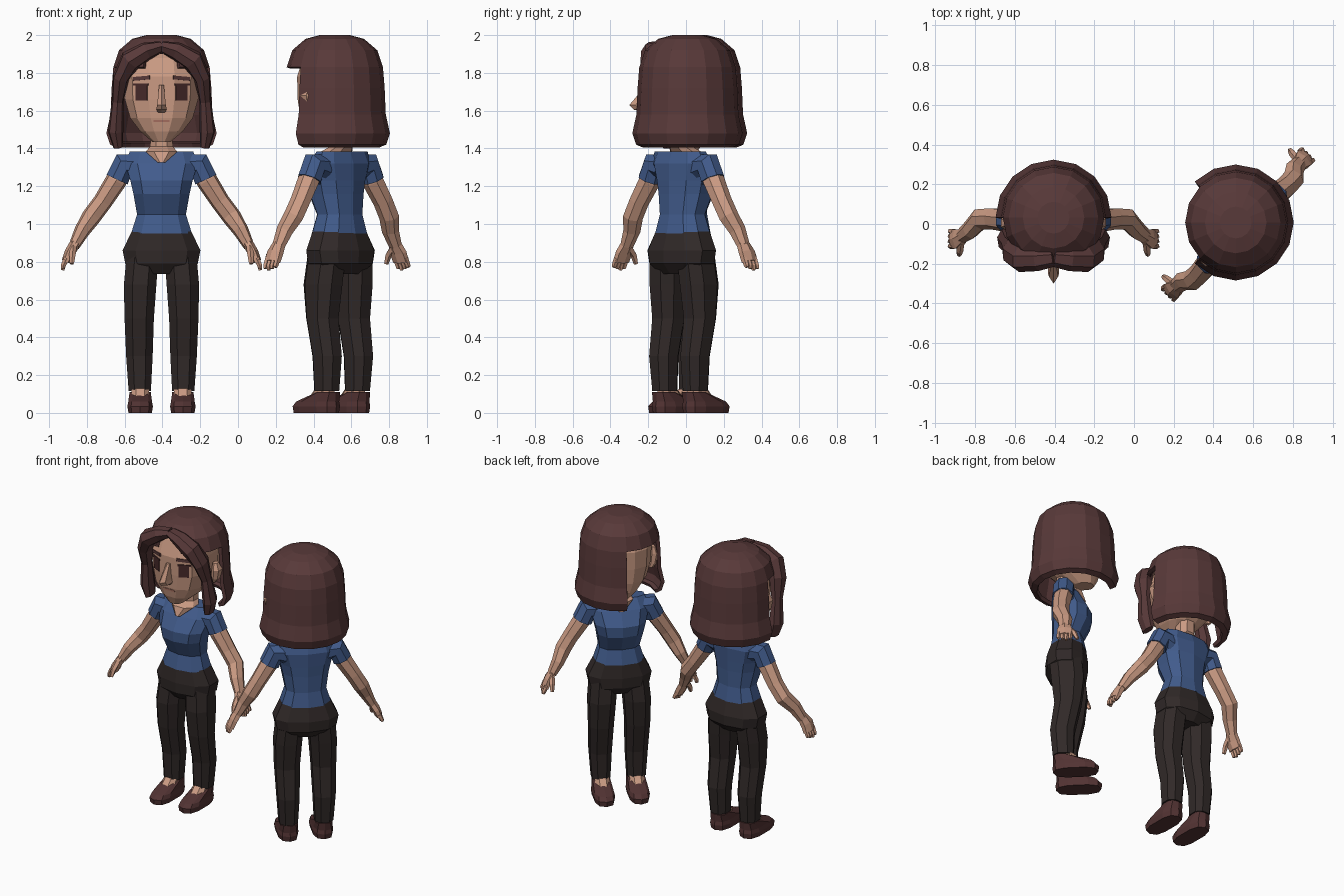
import bpy, bmesh, math
from mathutils import Matrix, Vector

if "Cube" in bpy.data.objects:
    bpy.data.objects.remove(bpy.data.objects["Cube"])


def material(name, rgb):
    m = bpy.data.materials.new(name)
    m.diffuse_color = (*rgb, 1)
    m.use_nodes = True
    m.node_tree.nodes["Principled BSDF"].inputs["Base Color"].default_value = m.diffuse_color
    return m


SKIN = material("skin", (0.60, 0.33, 0.23))
HAIR = material("brown_hair", (0.098, 0.041, 0.041))
SHIRT = material("blue_shirt", (0.053, 0.105, 0.26))
PANTS = material("dark_trousers", (0.030, 0.022, 0.021))
SHOE = material("brown_shoes", (0.085, 0.033, 0.033))
EYE = material("dark_eyes", (0.06, 0.022, 0.022))
LIP = material("lips", (0.36, 0.15, 0.11))

place, prefix = Matrix(), ""   # current figure


def finish(name, bm, mat, recalc=True):
    if recalc:
        bmesh.ops.recalc_face_normals(bm, faces=bm.faces)
    me = bpy.data.meshes.new(prefix + name)
    bm.to_mesh(me)
    bm.free()
    me.materials.append(mat)
    ob = bpy.data.objects.new(prefix + name, me)
    bpy.context.collection.objects.link(ob)
    ob.matrix_world = place
    return ob


def skin_rings(name, rings, mat):
    """Join rings of points into a closed surface."""
    bm = bmesh.new()
    vs = [[bm.verts.new(p) for p in r] for r in rings]
    n = len(vs[0])
    for a, b in zip(vs, vs[1:]):
        for k in range(n):
            bm.faces.new((a[k], a[(k + 1) % n], b[(k + 1) % n], b[k]))
    bm.faces.new(vs[0])
    bm.faces.new(vs[-1])
    return finish(name, bm, mat)


def spow(v, p):
    return math.copysign(abs(v) ** p, v)


def loft(name, secs, mat, n=10, side=1, p=0.85):
    """Horizontal sections (x, y, z, half width, half depth)."""
    rings = []
    for x, y, z, rx, ry in secs:
        ang = [2 * math.pi * (k + 0.5) / n for k in range(n)]
        rings.append([(side * (x + rx * spow(math.cos(a), p)),
                       y + ry * spow(math.sin(a), p), z) for a in ang])
    return skin_rings(name, rings, mat)


def tube(name, path, mat, n=6, side=1):
    """Sweep along (x, y, z, radius in depth, radius across)."""
    pts = [Vector(q[:3]) for q in path]
    rings = []
    for i, q in enumerate(path):
        d = (pts[min(i + 1, len(pts) - 1)] - pts[max(i - 1, 0)]).normalized()
        s = (Vector((0, 1, 0)) - d * d.y).normalized()
        u = d.cross(s)
        ring = []
        for k in range(n):
            a = 2 * math.pi * (k + 0.5) / n
            v = pts[i] + s * q[3] * math.cos(a) + u * q[4] * math.sin(a)
            ring.append((side * v.x, v.y, v.z))
        rings.append(ring)
    return skin_rings(name, rings, mat)


def plate(name, loc, size, turn, mat, tilt=0):
    bm = bmesh.new()
    bmesh.ops.create_cube(bm, size=1, matrix=Matrix.Translation(loc)
                          @ Matrix.Rotation(turn, 4, 'Z') @ Matrix.Rotation(tilt, 4, 'Y')
                          @ Matrix.Diagonal((*size, 1)))
    return finish(name, bm, mat)


def hair_shell(cy, keep, n=16):
    """Bell-shaped bob; keep(angle, top z) says which panels exist."""
    prof = [(2.0, .08), (1.98, .155), (1.92, .225), (1.83, .255), (1.72, .264),
            (1.58, .27), (1.48, .292), (1.42, .272), (1.405, .235)]
    bm = bmesh.new()
    vs = [[bm.verts.new((r * math.cos(2 * math.pi * k / n),
                         cy + r * math.sin(2 * math.pi * k / n), z))
           for k in range(n)] for z, r in prof]
    bm.faces.new(vs[0])
    for j in range(len(prof) - 1):
        for k in range(n):
            if keep(360 * (k + 0.5) / n, prof[j][0]):
                q = (k + 1) % n
                bm.faces.new((vs[j][k], vs[j + 1][k], vs[j + 1][q], vs[j][q]))
    bmesh.ops.delete(bm, geom=[v for v in bm.verts if not v.link_faces], context='VERTS')
    ob = finish("hair_bob", bm, HAIR, recalc=False)
    mod = ob.modifiers.new("thickness", 'SOLIDIFY')
    mod.thickness, mod.offset = 0.025, -1


def body(hy, reach, ears):
    """Everything but hair and face; hy and reach place the hands."""
    loft("shirt", [(0, .01, .95, .168, .12), (0, .012, 1.05, .135, .1),
                   (0, -.015, 1.16, .155, .128), (0, -.015, 1.23, .172, .13),
                   (0, .015, 1.32, .2, .1), (0, .03, 1.385, .175, .062)], SHIRT)
    loft("hips", [(0, .015, .735, .13, .09), (0, .018, .79, .2, .135),
                  (0, .018, .86, .215, .138), (0, .01, .96, .165, .117)], PANTS)
    loft("neck", [(0, -.085, 1.325, .02, .02), (0, -.012, 1.383, .09, .075),
                  (0, .025, 1.41, .064, .058), (0, .025, 1.52, .062, .06)], SKIN, 8)
    loft("head", [(0, -.09, 1.435, .05, .065), (0, -.05, 1.49, .115, .13),
                  (0, -.02, 1.56, .17, .175), (0, 0, 1.66, .2, .2),
                  (0, 0, 1.78, .205, .2), (0, .02, 1.88, .185, .185),
                  (0, .03, 1.95, .1, .1)], SKIN, 12, p=.8)
    for s, w in ((1, "left_"), (-1, "right_")):
        r = reach
        tube(w + "sleeve", [(.13, .02, 1.3, .07, .075), (.2, .02, 1.31, .07, .075),
                            (.235, .02, 1.235, .068, .066)], SHIRT, 8, s)
        tube(w + "arm", [(.2, .02, 1.3, .05, .05), (.24, .02, 1.23, .06, .058),
                         (.31, .028, 1.12, .056, .052), (.37 - r * .5, .025, 1.04, .056, .052),
                         (.42 - r, hy * .4, .965, .05, .042), (.462 - r, hy * .8, .885, .04, .03)],
             SKIN, 7, s)
        tube(w + "palm", [(.458 - r, hy * .8, .895, .04, .029), (.485 - r, hy, .85, .055, .028),
                          (.506 - r, hy, .8, .055, .024)], SKIN, 6, s)
        for i in range(4):
            y = hy + (i - 1.5) * .025
            tube(w + "finger_%d" % i, [(.502 - r, y, .82, .014, .016),
                                       (.52 - r, y, .78, .014, .014),
                                       (.524 - r, y, .755 + .008 * abs(i - 1), .01, .01)],
                 SKIN, 5, s)
        tube(w + "thumb", [(.468 - r, hy - .02, .875, .02, .02),
                           (.472 - r, hy - .06, .835, .018, .018),
                           (.475 - r, hy - .08, .79, .012, .012)], SKIN, 5, s)
        loft(w + "trouser_leg", [(.115, .03, .115, .063, .07), (.117, .035, .3, .075, .082),
                                 (.118, .0, .5, .083, .09), (.113, .0, .68, .092, .112),
                                 (.1, .015, .84, .09, .11)], PANTS, 8, s)
        loft(w + "ankle", [(.113, -.02, .06, .05, .088), (.113, .02, .14, .05, .05)],
             SKIN, 8, s)
        loft(w + "shoe", [(.113, -.05, 0, .064, .145), (.113, -.05, .035, .07, .15),
                          (.113, -.04, .06, .065, .135), (.113, .04, .11, .058, .055)],
             SHOE, 10, s, .7)
        if s in ears:
            loft(w + "ear", [(.21, .0, 1.58, .015, .012), (.228, .005, 1.615, .025, .03),
                             (.238, .005, 1.68, .03, .038), (.228, .005, 1.725, .018, .022)],
                 SKIN, 6, s)


def face():
    loft("nose", [(0, -.195, 1.735, .014, .016), (0, -.222, 1.63, .026, .078),
                  (0, -.215, 1.605, .032, .06), (0, -.19, 1.59, .02, .02)], SKIN, 6)
    plate("mouth", (0, -.187, 1.545), (.085, .009, .012), 0, LIP)
    for s, w in ((1, "left_"), (-1, "right_")):
        t = s * math.radians(27)
        plate(w + "eye", (s * .105, -.175, 1.695), (.068, .009, .08), t, EYE)
        plate(w + "eyelid", (s * .11, -.175, 1.738), (.09, .009, .012), t, EYE)
        plate(w + "eyebrow", (s * .106, -.176, 1.772), (.098, .009, .02), t, HAIR, s * .08)
        # parted fringe flowing into a lock in front of the ear
        tube(w + "hair_lock", [(0, -.165, 1.94, .05, .03), (.08, -.175, 1.915, .062, .05),
                               (.165, -.175, 1.865, .068, .06), (.215, -.14, 1.775, .07, .045),
                               (.232, -.105, 1.65, .045, .032), (.243, -.08, 1.49, .06, .042),
                               (.23, -.07, 1.405, .05, .025)], HAIR, 7, s)


# figure facing the front
place, prefix = Matrix.Translation((-.405, 0, 0)), "front_figure_"
body(-.075, 0, (1, -1))
face()
hair_shell(.032, lambda a, z: z > 1.95 or math.sin(math.radians(a)) > (-.9 if z > 1.9 else .1))

# figure turned away, hair swept across one side
place = Matrix.Translation((.53, -.01, 0)) @ Matrix.Rotation(math.radians(-135), 4, 'Z')
prefix = "turned_figure_"
body(-.01, .025, (1,))
hair_shell(-.025, lambda a, z: z > 1.85 or not 270 < a < 350)
